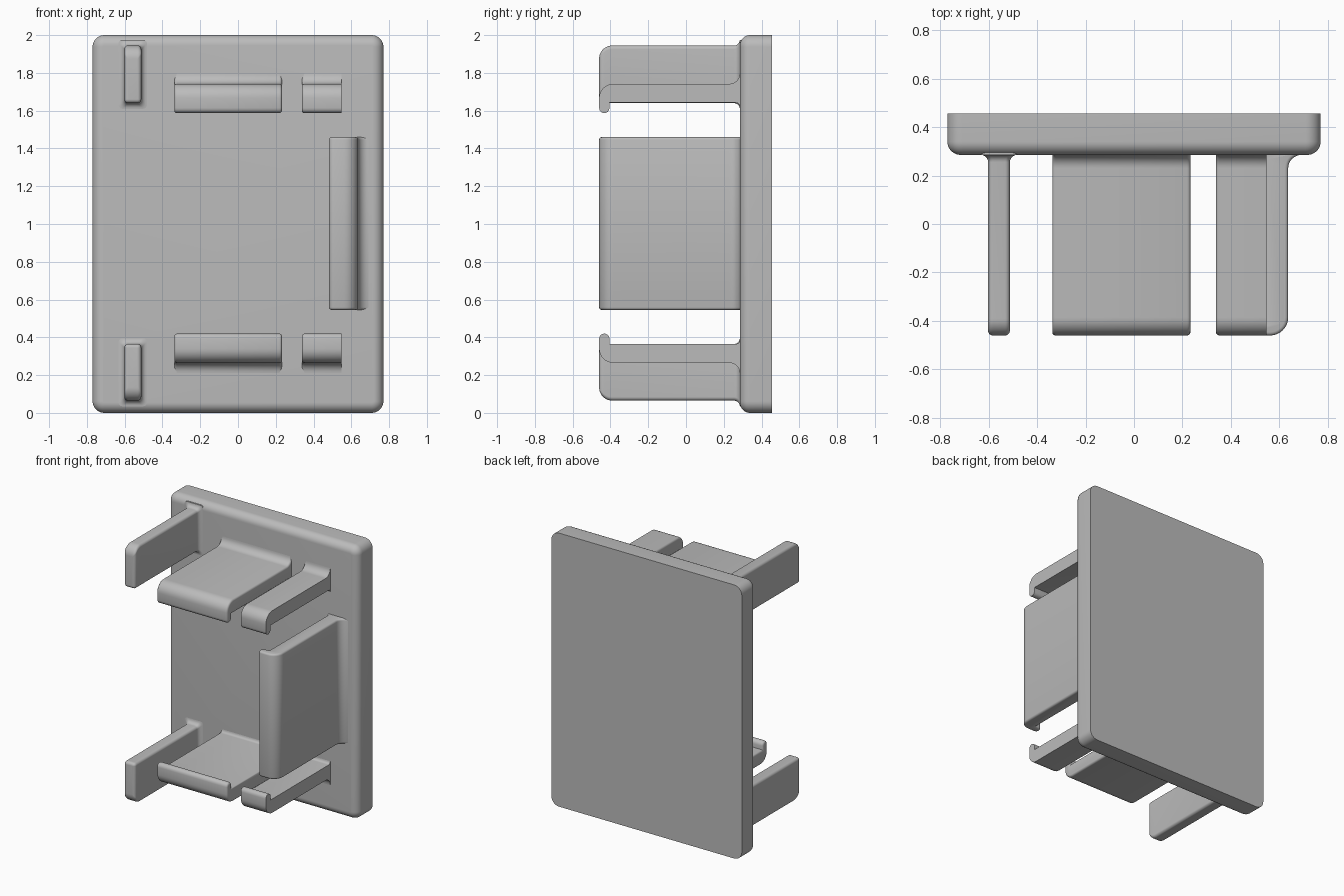
import bpy, bmesh, math

cube = bpy.data.objects.get("Cube")
if cube:
    bpy.data.objects.remove(cube, do_unlink=True)

grey = bpy.data.materials.new("plain grey")
grey.use_nodes = True
colour = (0.5, 0.5, 0.5, 1)
grey.diffuse_color = colour
grey.node_tree.nodes["Principled BSDF"].inputs["Base Color"].default_value = colour

FRONT, WALL, BACK = -0.46, 0.285, 0.455
EMBED = WALL + 0.02


def arc(cx, cy, r, start, end, n=8):
    angles = [math.radians(start + (end - start) * i / n) for i in range(n + 1)]
    return [(cx + r * math.cos(a), cy + r * math.sin(a)) for a in angles]


def finish(bm, name):
    bmesh.ops.recalc_face_normals(bm, faces=bm.faces)
    mesh = bpy.data.meshes.new(name)
    bm.to_mesh(mesh)
    bm.free()
    mesh.materials.append(grey)
    ob = bpy.data.objects.new(name, mesh)
    bpy.context.collection.objects.link(ob)
    bpy.ops.object.select_all(action="DESELECT")
    ob.select_set(True)
    bpy.context.view_layer.objects.active = ob
    bpy.ops.object.shade_smooth_by_angle(angle=math.radians(35))
    return ob


def loft(name, stations):
    """Skin rounded rectangles given as (y, x0, x1, z0, z1, radius)."""
    bm = bmesh.new()
    rings = []
    for y, x0, x1, z0, z1, r in stations:
        outline = (arc(x1 - r, z1 - r, r, 0, 90) + arc(x0 + r, z1 - r, r, 90, 180)
                   + arc(x0 + r, z0 + r, r, 180, 270) + arc(x1 - r, z0 + r, r, 270, 360))
        rings.append([bm.verts.new((x, y, z)) for x, z in outline])
    for a, b in zip(rings, rings[1:]):
        for i in range(len(a)):
            j = (i + 1) % len(a)
            bm.faces.new((a[i], a[j], b[j], b[i]))
    bm.faces.new(rings[0])
    bm.faces.new(rings[-1])
    return finish(bm, name)


def round_in(d, r):
    """Inset of a rounded edge at depth d behind its front."""
    return r - math.sqrt(max(0, r * r - (r - min(d, r)) ** 2))


# Back plate with rounded corners and a rounded front rim
rim = 0.055
depths = [rim * (1 - math.cos(math.radians(a))) for a in range(0, 91, 10)]
stations = []
for d in depths + [BACK - WALL]:
    s = round_in(d, rim)
    stations.append((WALL + d, -0.77 + s, 0.77 - s, s, 2 - s, 0.062 - s))
loft("back_plate", stations)


# Guide fins: rounded outer front corner, flared at the plate
def fin(name, inner, outer):
    top = outer > inner
    corner, edge, flare = 0.07, 0.02, 0.03
    rows = [(corner * (1 - math.cos(math.radians(a))), 0) for a in range(0, 91, 9)]
    for a in range(0, 91, 15):
        t = math.radians(a)
        rows.append((WALL - FRONT - flare + flare * math.sin(t), flare * (1 - math.cos(t))))
    rows.append((EMBED - FRONT, flare))
    stations = []
    for d, f in rows:
        side = round_in(d, edge) - f
        far = round_in(d, corner) - f
        low, high = (inner + side, outer - far) if top else (outer + far, inner - side)
        stations.append((FRONT + d, -0.602 + side, -0.512 - side, low, high,
                         max(0.004, 0.02 - max(side, 0))))
    loft(name, stations)


fin("upper_fin", 1.64, 1.945)
fin("lower_fin", 0.365, 0.065)


# Hook profile: (distance from the outer face, y)
def hook_profile():
    big, tip, fillet, thick, reach = 0.075, 0.0275, 0.055, 0.1, 0.155
    pts = [(-fillet, EMBED)]
    pts += arc(-fillet, WALL - fillet, fillet, 90, 0)
    pts += arc(big, FRONT + big, big, 180, 270)
    pts += arc(reach - tip, FRONT + tip, tip, -90, 90)
    pts += [(thick, FRONT + 2 * tip)]
    pts += arc(thick + 0.02, WALL - 0.02, 0.02, 180, 90, 4)
    pts += [(thick + 0.02, EMBED)]
    return pts


def hook(name, start, end, place, rounded=(True, True)):
    """Sweep the hook from start to end; place maps (out, y, along) to x, y, z."""
    bm = bmesh.new()
    profile = hook_profile()
    ends = [[bm.verts.new(place(d, y, t)) for d, y in profile] for t in (start, end)]
    caps = [bm.faces.new(ring) for ring in ends]
    for i in range(len(profile)):
        j = (i + 1) % len(profile)
        bm.faces.new((ends[0][i], ends[0][j], ends[1][j], ends[1][i]))
    bmesh.ops.recalc_face_normals(bm, faces=bm.faces)
    edges = [e for cap, soft in zip(caps, rounded) if soft for e in cap.edges]
    bmesh.ops.bevel(bm, geom=edges, offset=0.014, segments=3, profile=0.5,
                    affect="EDGES", clamp_overlap=False)
    finish(bm, name)


# Upper and lower pairs of hooks, and the tall side hook
for level, place in (("upper", lambda d, y, t: (t, y, 1.742 - d)),
                     ("lower", lambda d, y, t: (t, y, 0.265 + d))):
    hook(level + "_wide_hook", -0.337, 0.233, place)
    hook(level + "_narrow_hook", 0.338, 0.547, place, (True, False))
hook("side_hook", 0.545, 1.46, lambda d, y, t: (0.636 - d, y, t))
